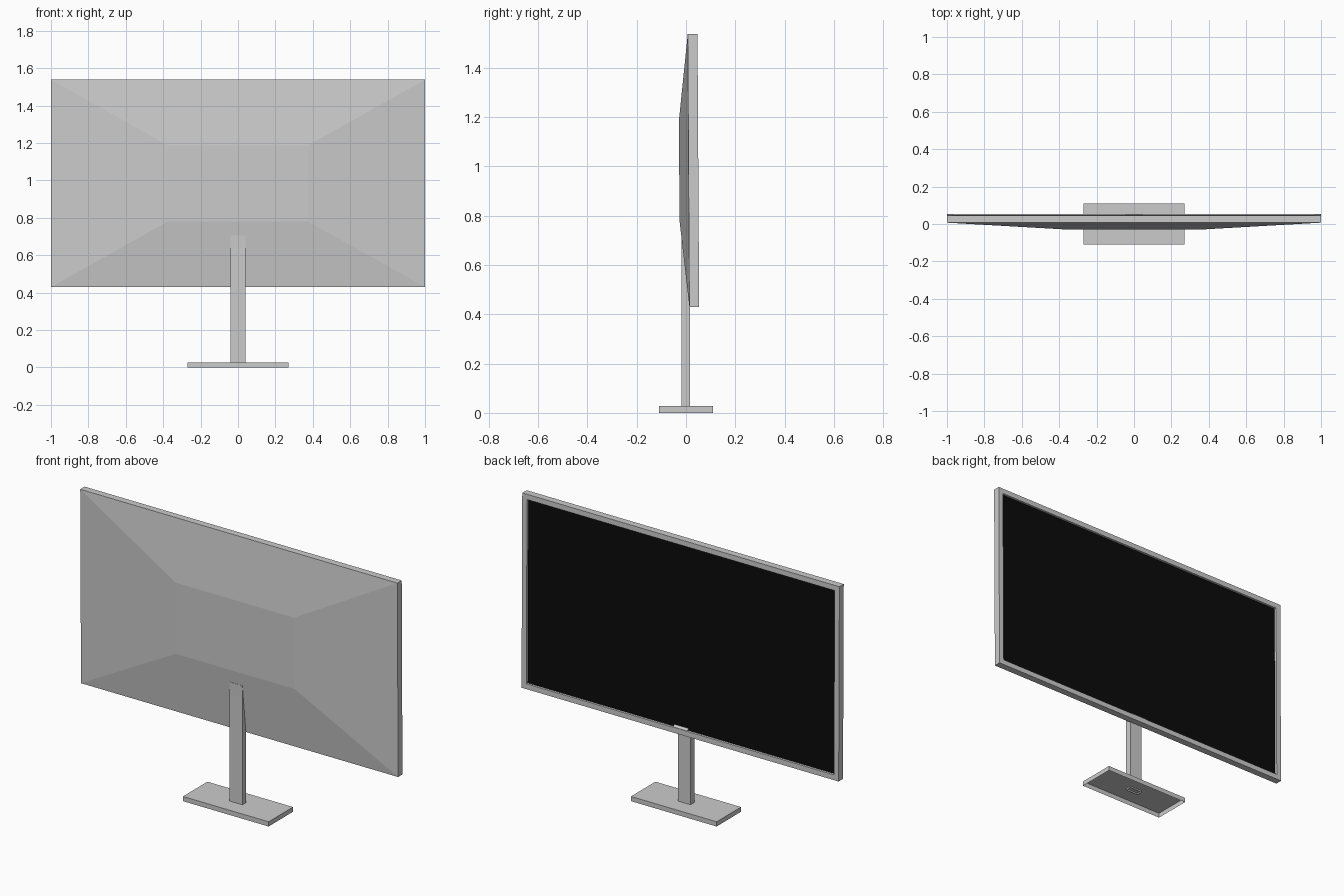
import bpy, bmesh

if "Cube" in bpy.data.objects:
    bpy.data.objects.remove(bpy.data.objects["Cube"])

def shear(y, z):
    """Slight backward lean of the display around its middle."""
    return y - (z - 0.984) * 0.006

def rect(bm, hx, z0, z1, y):
    return [bm.verts.new((x, shear(y, z), z))
            for x, z in ((-hx, z0), (hx, z0), (hx, z1), (-hx, z1))]

def finish(bm, name, color=None):
    me = bpy.data.meshes.new(name)
    bm.to_mesh(me)
    bm.free()
    ob = bpy.data.objects.new(name, me)
    bpy.context.collection.objects.link(ob)
    if color:
        mat = bpy.data.materials.new(name)
        mat.diffuse_color = color
        mat.use_nodes = True
        mat.node_tree.nodes["Principled BSDF"].inputs["Base Color"].default_value = mat.diffuse_color
        me.materials.append(mat)
    return ob

def prism(name, profile, hx, y_shift=0.0, open_edge=None):
    """Extrude a (y, z) profile across x; open_edge skips one side face."""
    bm = bmesh.new()
    a = [bm.verts.new((-hx, y + y_shift, z)) for y, z in profile]
    b = [bm.verts.new((hx, y + y_shift, z)) for y, z in profile]
    bm.faces.new(a[::-1])
    bm.faces.new(b)
    n = len(profile)
    for i in range(n):
        if i != open_edge:
            j = (i + 1) % n
            bm.faces.new((a[i], a[j], b[j], b[i]))
    return finish(bm, name)

# Housing: hump on the back, rim, bezel and recess wall as bridged rectangles
HX, Z0, Z1, B = 1.0, 0.43, 1.538, 0.03
RECESS = 0.037
bm = bmesh.new()
rings = [rect(bm, 0.375, 0.78, 1.187, -0.0275),
         rect(bm, HX, Z0, Z1, 0.0105),
         rect(bm, HX, Z0, Z1, 0.050),
         rect(bm, HX - B, Z0 + B, Z1 - B, 0.050),
         rect(bm, HX - B, Z0 + B, Z1 - B, RECESS)]
bm.faces.new(rings[0])
for r, s in zip(rings, rings[1:]):
    for i in range(4):
        j = (i + 1) % 4
        bm.faces.new((r[j], r[i], s[i], s[j]))
finish(bm, "housing")

# Black display panel
bm = bmesh.new()
bm.faces.new(rect(bm, HX - B, Z0 + B, Z1 - B, RECESS)[::-1])
finish(bm, "screen", (0.003, 0.003, 0.003, 1))

# Small tab in the middle of the lower bezel
prism("bezel_tab", [(0.036, 0.455), (0.052, 0.455), (0.052, 0.462), (0.041, 0.472), (0.036, 0.472)], 0.045)

# Stand post with slanted top buried in the housing
prism("post", [(-0.018, 0.018), (0.017, 0.018), (0.017, 0.46), (-0.008, 0.706), (-0.019, 0.706), (-0.018, 0.64)],
      0.04, open_edge=0)

# Base plate, open underneath
prism("base", [(-0.11, 0), (0.11, 0), (0.11, 0.027), (-0.11, 0.027)], 0.27, open_edge=0)
